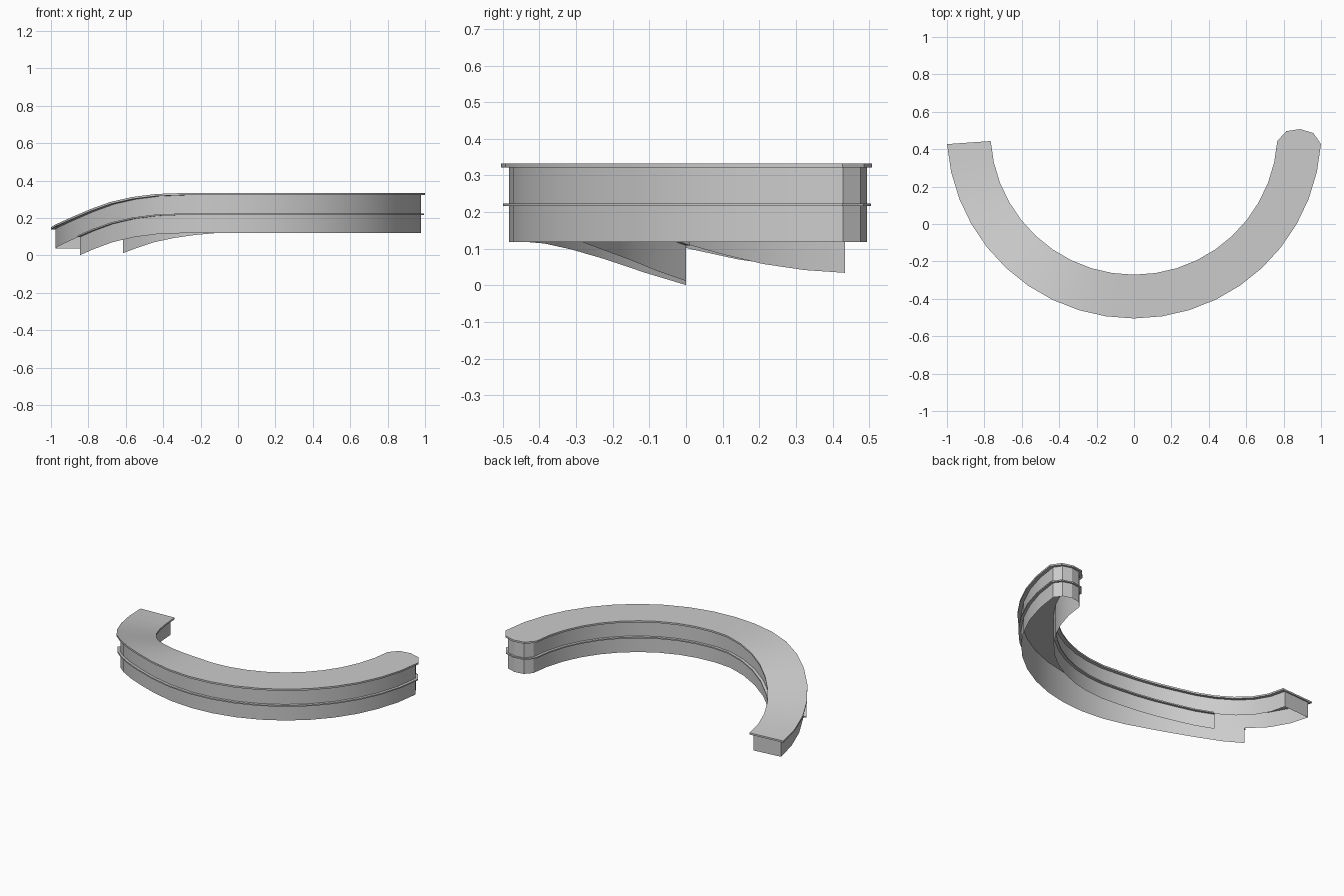
import bpy, bmesh, math

if "Cube" in bpy.data.objects:
    bpy.data.objects.remove(bpy.data.objects["Cube"])

CY, RM, END, SEG = 0.497, 0.885, 86.0, 20   # arc centre, mid radius, half sweep

# how far the left side sinks: (angle, drop) for outer and inner edges
DROP_OUT = [(0, 0), (17, 0), (26, .005), (34, .020), (43, .048), (59.5, .118), (72, .160), (90, .190)]
DROP_IN = [(0, 0), (9, 0), (20, .014), (32, .040), (51, .107), (60, .136), (68, .160), (76, .177), (90, .190)]


def drop(table, deg):
    a = -deg
    for (a0, d0), (a1, d1) in zip(table, table[1:]):
        if a0 <= a <= a1:
            return d0 + (d1 - d0) * (a - a0) / (a1 - a0)
    return 0.0


def edge(r, table, start):
    """Points (x, y, drop) along one arc edge, from the left to the right end."""
    angs = [-END + 2 * END * i / SEG for i in range(SEG + 1)]
    angs = [start] + [a for a in angs if a > start + .5]
    return [(r * math.sin(math.radians(a)), CY - r * math.cos(math.radians(a)), drop(table, a)) for a in angs]


def cap(w):
    """Rounded right end, from outer to inner side."""
    a = math.radians(END)
    return [((RM + s * w) * math.sin(a) + t * w * math.cos(a),
             CY - (RM + s * w) * math.cos(a) + t * w * math.sin(a), 0)
            for s, t in ((.62, .48), (0, .62), (-.62, .48))]


def outline(w, cut=False, end=END, ref=None):
    """Outer edge, cap, inner edge; cut stops both edges at y = 0."""
    ref = ref or w
    start = [-math.degrees(math.acos(CY / (RM + s * ref))) if cut else -end for s in (1, -1)]
    out = edge(RM + w, DROP_OUT, start[0])
    inn = edge(RM - w, DROP_IN, start[1])
    return out + cap(w) + inn[::-1]


def make(name, rings, closed_path=False, closed_profile=False, lids=False):
    """Bridge rings of (outline, z) into one surface."""
    bm = bmesh.new()
    rows = [[bm.verts.new((x, y, z - d)) for x, y, d in pts] for pts, z in rings]
    n = len(rows[0])
    pairs = list(zip(rows, rows[1:])) + ([(rows[-1], rows[0])] if closed_profile else [])
    for a, b in pairs:
        for i in range(n if closed_path else n - 1):
            j = (i + 1) % n
            bm.faces.new((a[i], a[j], b[j], b[i]))
    if lids:   # top and bottom skins across the width
        m = (n - 3) // 2
        for row in (rows[0], rows[-1]):
            for i in range(m - 1):
                bm.faces.new((row[i], row[i + 1], row[n - 2 - i], row[n - 1 - i]))
            bm.faces.new(row[m - 1:m + 4])
    if closed_profile:
        bm.faces.new([r[0] for r in rows])
        bm.faces.new([r[-1] for r in rows])
    bmesh.ops.recalc_face_normals(bm, faces=bm.faces)
    me = bpy.data.meshes.new(name)
    bm.to_mesh(me)
    bm.free()
    ob = bpy.data.objects.new(name, me)
    bpy.context.collection.objects.link(ob)
    bpy.ops.object.select_all(action='DESELECT')
    ob.select_set(True)
    bpy.context.view_layer.objects.active = ob
    bpy.ops.object.shade_smooth_by_angle(angle=math.radians(25))


WALL, TRIM, TOP = 0.095, 0.112, 0.117

# counter top slab
slab = outline(TOP)
make("counter_top", [(slab, .322), (slab, .333)], closed_path=True, lids=True)

# upper wall, closed by an end panel on the left
upper = outline(WALL, end=85.4)
make("upper_wall", [(upper, .22), (upper, .323)], closed_path=True)

# lower wall, open below and stopping at y = 0 on the left
lower = outline(WALL, cut=True)
make("lower_wall", [(lower, .119), (lower, .22)])

# trim band between the two walls
inside, outside = outline(WALL, True), outline(TRIM, True, ref=WALL)
if len(inside) == len(outside):
    make("trim_band", [(inside, .216), (outside, .216), (outside, .224), (inside, .224)], closed_profile=True)
